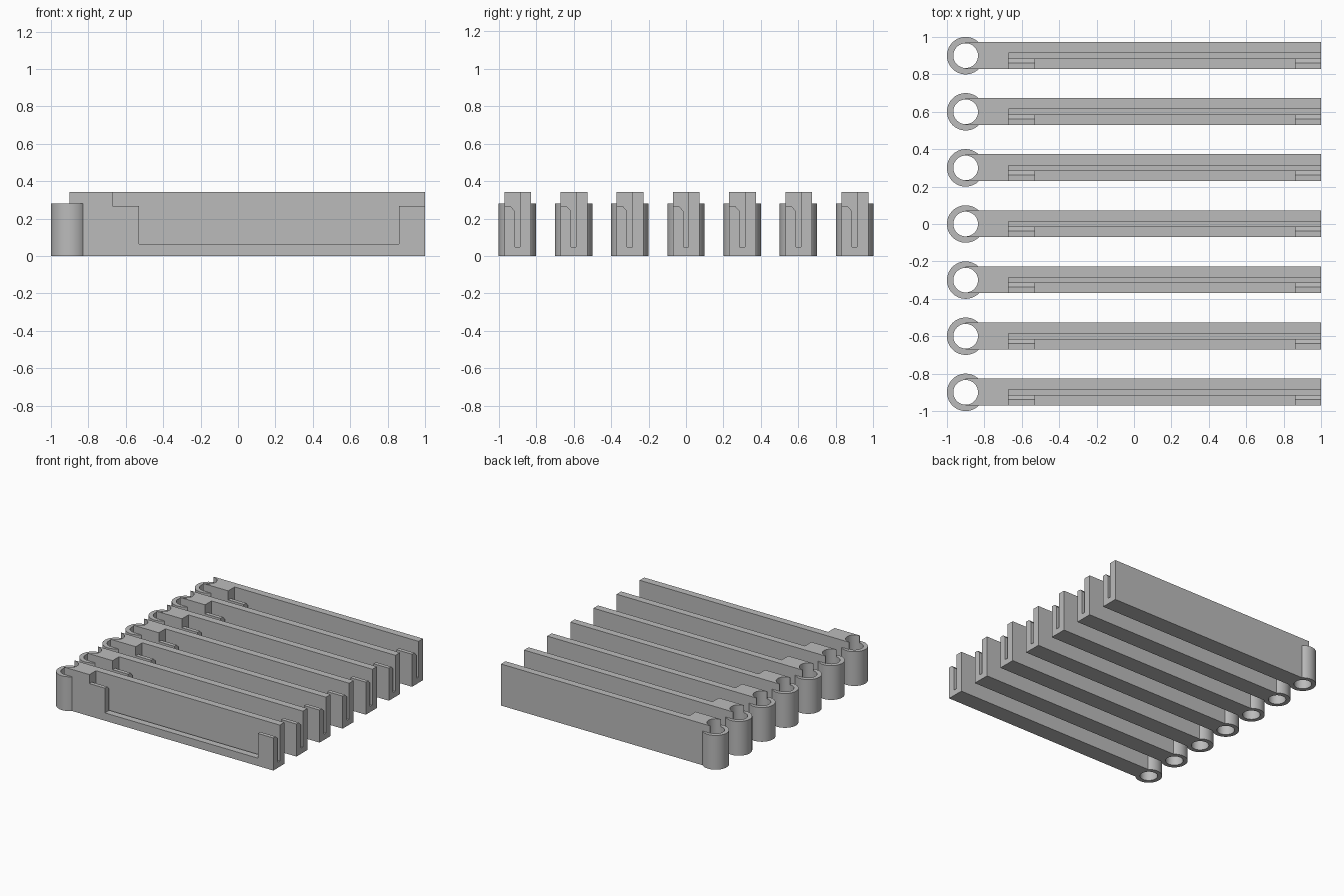
import bpy
import bmesh
import math
from mathutils import Vector

cube = bpy.data.objects.get("Cube")
if cube:
    bpy.data.objects.remove(cube, do_unlink=True)

COUNT, PITCH = 7, 0.3
PIN_X = -0.9
HEIGHT, RING_HEIGHT = 0.341, 0.281
FRONT, BACK = -0.07, 0.073

grey = bpy.data.materials.new("plain grey")
grey.use_nodes = True
grey.diffuse_color = (0.5, 0.5, 0.5, 1)
grey.node_tree.nodes["Principled BSDF"].inputs["Base Color"].default_value = (0.5, 0.5, 0.5, 1)


def prism(name, points, direction):
    """Extrude a closed outline along a direction into a solid."""
    bm = bmesh.new()
    base = bm.faces.new([bm.verts.new(p) for p in points])
    result = bmesh.ops.extrude_face_region(bm, geom=[base], use_keep_orig=True)
    moved = [v for v in result["geom"] if isinstance(v, bmesh.types.BMVert)]
    bmesh.ops.translate(bm, verts=moved, vec=Vector(direction))
    bmesh.ops.recalc_face_normals(bm, faces=bm.faces)
    mesh = bpy.data.meshes.new(name)
    bm.to_mesh(mesh)
    bm.free()
    mesh.materials.append(grey)
    obj = bpy.data.objects.new(name, mesh)
    bpy.context.collection.objects.link(obj)
    return obj


def box(name, x0, x1, y0, y1, z0, z1):
    outline = [(x0, y0, z0), (x1, y0, z0), (x1, y1, z0), (x0, y1, z0)]
    return prism(name, outline, (0, 0, z1 - z0))


def cylinder(name, radius, z0, z1, sides=64):
    angles = [2 * math.pi * i / sides for i in range(sides)]
    outline = [(PIN_X + radius * math.cos(a), radius * math.sin(a), z0) for a in angles]
    return prism(name, outline, (0, 0, z1 - z0))


def combine(target, tool, operation):
    """Apply a boolean and discard the tool."""
    tool.hide_render = True
    mod = target.modifiers.new(operation, "BOOLEAN")
    mod.operation, mod.object, mod.solver = operation, tool, "EXACT"
    bpy.context.view_layer.objects.active = target
    bpy.ops.object.modifier_apply(modifier=mod.name)
    bpy.data.objects.remove(tool, do_unlink=True)


# Arm with a hinge ring at one end
arm = box("hinge_arm_1", PIN_X, 1, FRONT, BACK, 0, HEIGHT)
combine(arm, cylinder("hinge_ring", 0.1, 0, RING_HEIGHT), "UNION")
combine(arm, cylinder("pin_hole", 0.066, -0.1, 0.5), "DIFFERENCE")

# Long slot with a lowered, chamfered front lip
slot = [(-0.2, 0.267), (-0.038, 0.267), (-0.014, 0.24), (-0.014, 0.047),
        (0.014, 0.047), (0.014, 0.5), (-0.2, 0.5)]
combine(arm, prism("slot", [(-0.67, y, z) for y, z in slot], (2, 0, 0)), "DIFFERENCE")

# Wide window through the front lip
combine(arm, box("window", -0.53, 0.86, -0.2, 0, 0.064, 0.5), "DIFFERENCE")

bpy.ops.object.select_all(action="DESELECT")
arm.select_set(True)
bpy.context.view_layer.objects.active = arm
bpy.ops.object.shade_smooth_by_angle(angle=math.radians(25))

# Evenly spaced row of identical arms
arm.location.y = -PITCH * (COUNT - 1) / 2
for i in range(1, COUNT):
    copy = bpy.data.objects.new(f"hinge_arm_{i + 1}", arm.data)
    copy.location.y = arm.location.y + PITCH * i
    bpy.context.collection.objects.link(copy)
